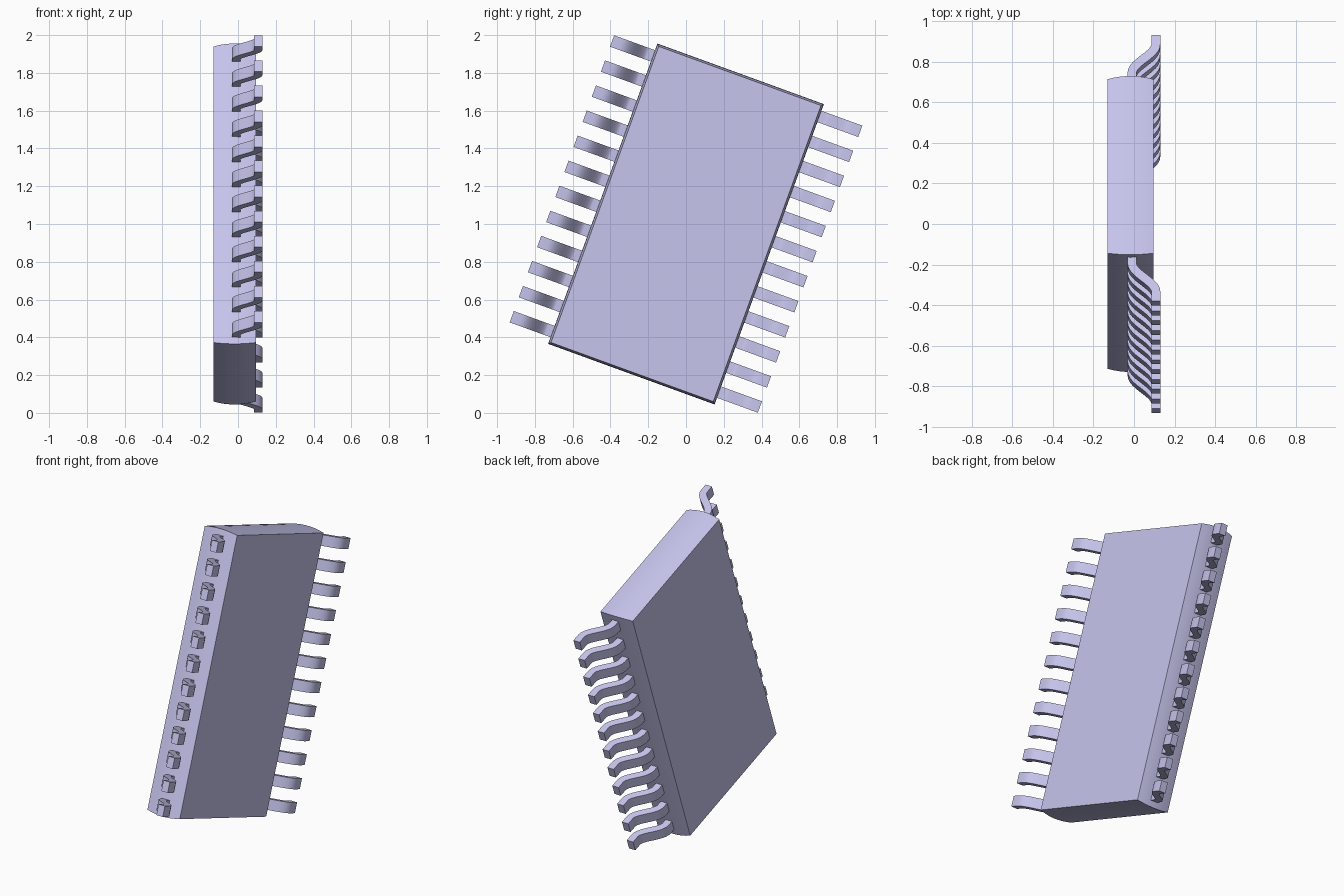
import bpy, bmesh, math
from mathutils import Matrix

cube = bpy.data.objects.get("Cube")
if cube:
    bpy.data.objects.remove(cube)

TILT = math.radians(-20)
CENTRE = Matrix.Translation((0, 0, 1))
BACK, FRONT = -0.13, 0.095          # depth range of the package
HALF_W, HALF_L, BULGE = 0.457, 0.834, 0.012
PINS, PITCH, PIN_W, THICK = 12, 0.1412, 0.064, 0.044

lavender = bpy.data.materials.new("lavender")
lavender.use_nodes = True
colour = (0.57, 0.56, 0.85, 1)
lavender.diffuse_color = colour
lavender.node_tree.nodes["Principled BSDF"].inputs["Base Color"].default_value = colour


def loft(name, rings):
    """Skin a mesh over a list of closed rings and cap both ends."""
    bm = bmesh.new()
    loops = [[bm.verts.new(p) for p in ring] for ring in rings]
    for a, b in zip(loops, loops[1:]):
        for i in range(len(a)):
            j = (i + 1) % len(a)
            bm.faces.new((a[i], a[j], b[j], b[i]))
    bm.faces.new(loops[0])
    bm.faces.new(loops[-1])
    bmesh.ops.recalc_face_normals(bm, faces=bm.faces)
    mesh = bpy.data.meshes.new(name)
    bm.to_mesh(mesh)
    bm.free()
    mesh.materials.append(lavender)
    return mesh


def place(name, mesh, angle, along=0):
    obj = bpy.data.objects.new(name, mesh)
    bpy.context.collection.objects.link(obj)
    obj.matrix_world = (CENTRE @ Matrix.Rotation(angle, 4, 'X')
                        @ Matrix.Translation((0, 0, along)))
    return obj


# Package body: rectangular block with slightly bulging sides
rings = []
STEPS = 8
for i in range(STEPS + 1):
    t = i / STEPS
    x = BACK + (FRONT - BACK) * t
    grow = BULGE * 4 * t * (1 - t)
    w, l = HALF_W + grow, HALF_L + grow
    rings.append([(x, -w, -l), (x, w, -l), (x, w, l), (x, -w, l)])
parts = [place("package_body", loft("package_body", rings), TILT)]

# Pin: flat strip following an S-shaped path out of the body
BEND_IN, BEND_OUT, TIP = 0.5, 0.65, 0.699
LOW, HIGH = -0.01, 0.108
path = [(0.43, LOW, 0)]
BENDS = 12
for i in range(BENDS + 1):
    t = i / BENDS
    out = BEND_IN + (BEND_OUT - BEND_IN) * t
    depth = LOW + (HIGH - LOW) * (1 - math.cos(math.pi * t)) / 2
    slope = (HIGH - LOW) / (BEND_OUT - BEND_IN) * math.pi / 2 * math.sin(math.pi * t)
    path.append((out, depth, math.atan(slope)))
path.append((TIP, HIGH, 0))

rings = []
for out, depth, a in path:
    du, dx = -math.sin(a) * THICK / 2, math.cos(a) * THICK / 2
    h = PIN_W / 2
    rings.append([(depth + dx, out + du, -h), (depth + dx, out + du, h),
                  (depth - dx, out - du, h), (depth - dx, out - du, -h)])
pin_mesh = loft("pin", rings)

# Two opposite rows, the second turned half way round the depth axis
for side, angle in (("back", TILT), ("front", TILT + math.pi)):
    for i in range(PINS):
        along = (i - (PINS - 1) / 2) * PITCH
        parts.append(place(f"{side}_pin_{i + 1}", pin_mesh, angle, along))

# Smooth the curved sides while keeping corners sharp
bpy.ops.object.select_all(action='DESELECT')
for obj in parts[:2]:
    obj.select_set(True)
bpy.context.view_layer.objects.active = parts[0]
bpy.ops.object.shade_smooth_by_angle(angle=math.radians(30))
